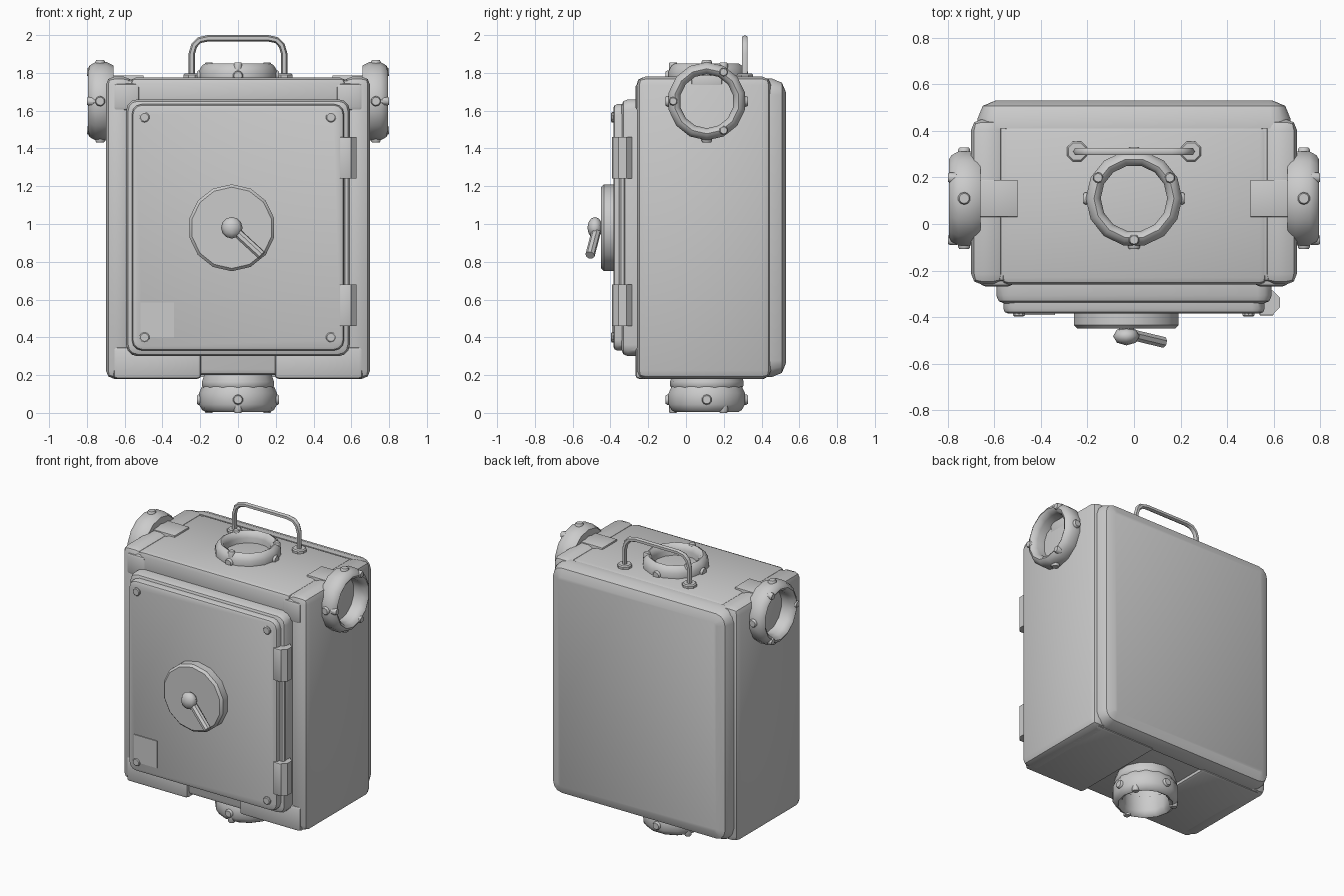
import bpy, bmesh, math
from mathutils import Matrix, Vector

cube = bpy.data.objects.get("Cube")
if cube:
    bpy.data.objects.remove(cube, do_unlink=True)

GREY = (0.6, 0.6, 0.6, 1)
metal = bpy.data.materials.new("grey_metal")
metal.use_nodes = True
metal.diffuse_color = GREY
metal.node_tree.nodes["Principled BSDF"].inputs["Base Color"].default_value = GREY


def add(name, bm, matrix=None, angle=35):
    if matrix:
        bm.transform(matrix)
    bmesh.ops.recalc_face_normals(bm, faces=bm.faces)
    mesh = bpy.data.meshes.new(name)
    bm.to_mesh(mesh)
    bm.free()
    mesh.materials.append(metal)
    mesh.shade_smooth()
    mesh.set_sharp_from_angle(angle=math.radians(angle))
    obj = bpy.data.objects.new(name, mesh)
    bpy.context.collection.objects.link(obj)
    return obj


def box_mesh(lo, hi):
    bm = bmesh.new()
    bmesh.ops.create_cube(bm, size=1)
    for v in bm.verts:
        for i in range(3):
            v.co[i] = hi[i] if v.co[i] > 0 else lo[i]
    return bm


def box(name, lo, hi, bevel=0.0, segments=2):
    bm = box_mesh(lo, hi)
    if bevel:
        bmesh.ops.bevel(bm, geom=bm.edges[:], offset=bevel, segments=segments,
                        profile=0.5, affect='EDGES')
    return add(name, bm)


def slab(name, x, z, y_back, y_face, corner, edge):
    """Upright plate with rounded outline corners and a rounded visible face."""
    bm = box_mesh((-x, min(y_back, y_face), z[0]), (x, max(y_back, y_face), z[1]))
    rails = [e for e in bm.edges if abs(e.verts[0].co.y - e.verts[1].co.y) > 0.001]
    bmesh.ops.bevel(bm, geom=rails, offset=corner, segments=3, profile=0.5, affect='EDGES')
    rim = [e for e in bm.edges if all(abs(v.co.y - y_face) < 0.0001 for v in e.verts)]
    bmesh.ops.bevel(bm, geom=rim, offset=edge, segments=2, profile=0.5, affect='EDGES')
    return add(name, bm, angle=30)


def lathe(name, profile, sides, matrix, angle=35):
    """Spin (radius, height) points around the local z axis."""
    bm = bmesh.new()
    rings = []
    for r, h in profile:
        rings.append([bm.verts.new((r * math.cos(a), r * math.sin(a), h))
                      for a in (2 * math.pi * (i + 0.5) / sides for i in range(sides))])
    for a, b in zip(rings, rings[1:]):
        for i in range(sides):
            j = (i + 1) % sides
            bm.faces.new((a[i], a[j], b[j], b[i]))
    if profile[0] != profile[-1]:
        bm.faces.new(rings[0])
        bm.faces.new(rings[-1])
    else:
        bmesh.ops.remove_doubles(bm, verts=bm.verts, dist=0.0001)
    return add(name, bm, matrix, angle)


def aim(origin, direction):
    turn = Vector(direction).to_track_quat('Z', 'Y').to_matrix().to_4x4()
    return Matrix.Translation(origin) @ turn


def rod(name, start, end, radius, sides=8, tip=1.0):
    start, end = Vector(start), Vector(end)
    length = (end - start).length
    return lathe(name, [(radius, 0), (radius, length * 0.8), (radius * tip, length)],
                 sides, aim(start, end - start))


def port(name, origin, normal):
    """Round collar with three face bolts and four rim bolts."""
    n, u = Vector(normal), Vector((0, -1, 0))
    v = n.cross(u)
    o = Vector(origin)
    frame = Matrix.Translation(o) @ Matrix((u, v, n)).transposed().to_4x4()
    ring = [(0.145, 0), (0.19, 0), (0.207, 0.035), (0.207, 0.095), (0.19, 0.125),
            (0.172, 0.135), (0.155, 0.125), (0.143, 0.095), (0.145, 0)]
    lathe(name + "_collar", ring, 14, frame, 50)
    for i in range(3):
        a = math.radians(120 * i)
        p = o + (u * math.cos(a) + v * math.sin(a)) * 0.178
        rod(name + "_face_bolt", p + n * 0.1, p + n * 0.14, 0.023, 10, 0.8)
    for i in range(4):
        a = math.radians(90 * i)
        d = u * math.cos(a) + v * math.sin(a)
        rod(name + "_rim_bolt", o + n * 0.07 + d * 0.18, o + n * 0.07 + d * 0.218,
            0.027, 10, 0.8)


# Main case
box("case_core", (-0.66, -0.25, 0.2), (0.66, 0.43, 1.765), 0.03)
slab("back_panel", 0.672, (0.19, 1.77), 0.41, 0.53, 0.085, 0.075)
box("roof_panel", (-0.57, -0.26, 1.6), (0.57, 0.42, 1.775), 0.03)

# Side walls, floor pads, corner guards and port straps, mirrored
for side, s in (("left", 1), ("right", -1)):
    def pair(name, x0, x1, y, z, bevel):
        xs = sorted((s * x0, s * x1))
        box(side + name, (xs[0], y[0], z[0]), (xs[1], y[1], z[1]), bevel)
    pair("_side_wall", 0.56, 0.70, (-0.26, 0.45), (0.18, 1.78), 0.045)
    pair("_floor_pad", 0.195, 0.66, (-0.268, 0.43), (0.18, 0.35), 0.02)
    pair("_corner_guard", 0.52, 0.66, (-0.268, -0.2), (1.6, 1.745), 0.02)
    pair("_port_strap", 0.50, 0.70, (0.03, 0.19), (1.72, 1.787), 0.004)
    port(side + "_port", (s * 0.66, 0.11, 1.65), (s, 0, 0))

# Top and bottom ports
port("top_port", (0, 0.11, 1.715), (0, 0, 1))
port("bottom_port", (0, 0.11, 0.14), (0, 0, -1))
neck = [(0.15, 0), (0.18, 0), (0.195, 0.025), (0.195, 0.045), (0.18, 0.09), (0.15, 0.09), (0.15, 0)]
lathe("bottom_neck", neck, 14, Matrix.Translation((0, 0.11, 0.12)), 50)

# Door frame and door
slab("door_frame", 0.592, (0.3, 1.66), -0.24, -0.342, 0.06, 0.035)
slab("door", 0.562, (0.33, 1.635), -0.32, -0.385, 0.055, 0.022)
box("label_plate", (-0.515, -0.391, 0.40), (-0.34, -0.383, 0.585))
for x in (-0.495, 0.492):
    for z in (0.40, 1.565):
        rod("door_screw", (x, -0.375, z), (x, -0.397, z), 0.027, 10, 0.8)

# Hinges on the door's edge
for z in (0.46, 1.24):
    rod("hinge_barrel", (0.575, -0.337, z), (0.575, -0.337, z + 0.22), 0.056, 8)
    box("hinge_leaf", (0.54, -0.393, z), (0.6, -0.34, z + 0.22), 0.004)
rod("hinge_pin", (0.575, -0.337, 0.5), (0.575, -0.337, 1.4), 0.02)

# Dial with knob and lever
DIAL_X, DIAL_Z = -0.033, 0.98
lathe("dial", [(0.23, 0), (0.23, 0.055), (0.215, 0.07)], 14,
      aim((DIAL_X, -0.38, DIAL_Z), (0, -1, 0)))
rod("dial_spindle", (DIAL_X, -0.44, DIAL_Z), (DIAL_X, -0.48, DIAL_Z), 0.035)
bm = bmesh.new()
bmesh.ops.create_uvsphere(bm, u_segments=8, v_segments=6, radius=0.057)
add("dial_knob", bm, Matrix.Translation((DIAL_X, -0.482, DIAL_Z))
    @ Matrix.Diagonal((1, 0.7, 1, 1)), 60)
rod("dial_lever", (DIAL_X, -0.47, DIAL_Z), (0.125, -0.508, 0.835), 0.025, 8)

# Carrying handle: swept tube on two feet
curve = bpy.data.curves.new("handle_path", 'CURVE')
curve.dimensions = '3D'
curve.bevel_depth = 0.017
curve.bevel_resolution = 1
path = [(0.245, 1.77), (0.245, 1.9), (0.232, 1.945), (0.205, 1.973), (0.16, 1.983)]
path = [(-x, z) for x, z in path] + path[::-1]
spline = curve.splines.new('POLY')
spline.points.add(len(path) - 1)
for p, (x, z) in zip(spline.points, path):
    p.co = (x, 0.312, z, 1)
helper = bpy.data.objects.new("handle_path", curve)
bpy.context.collection.objects.link(helper)
bpy.context.view_layer.update()
tube = bpy.data.meshes.new_from_object(
    helper.evaluated_get(bpy.context.evaluated_depsgraph_get()))
bm = bmesh.new()
bm.from_mesh(tube)
add("carry_handle", bm, angle=60)
bpy.data.objects.remove(helper, do_unlink=True)
bpy.data.meshes.remove(tube)
for x in (-0.245, 0.245):
    rod("handle_foot", (x, 0.312, 1.76), (x, 0.312, 1.797), 0.047, 8, 0.85)
